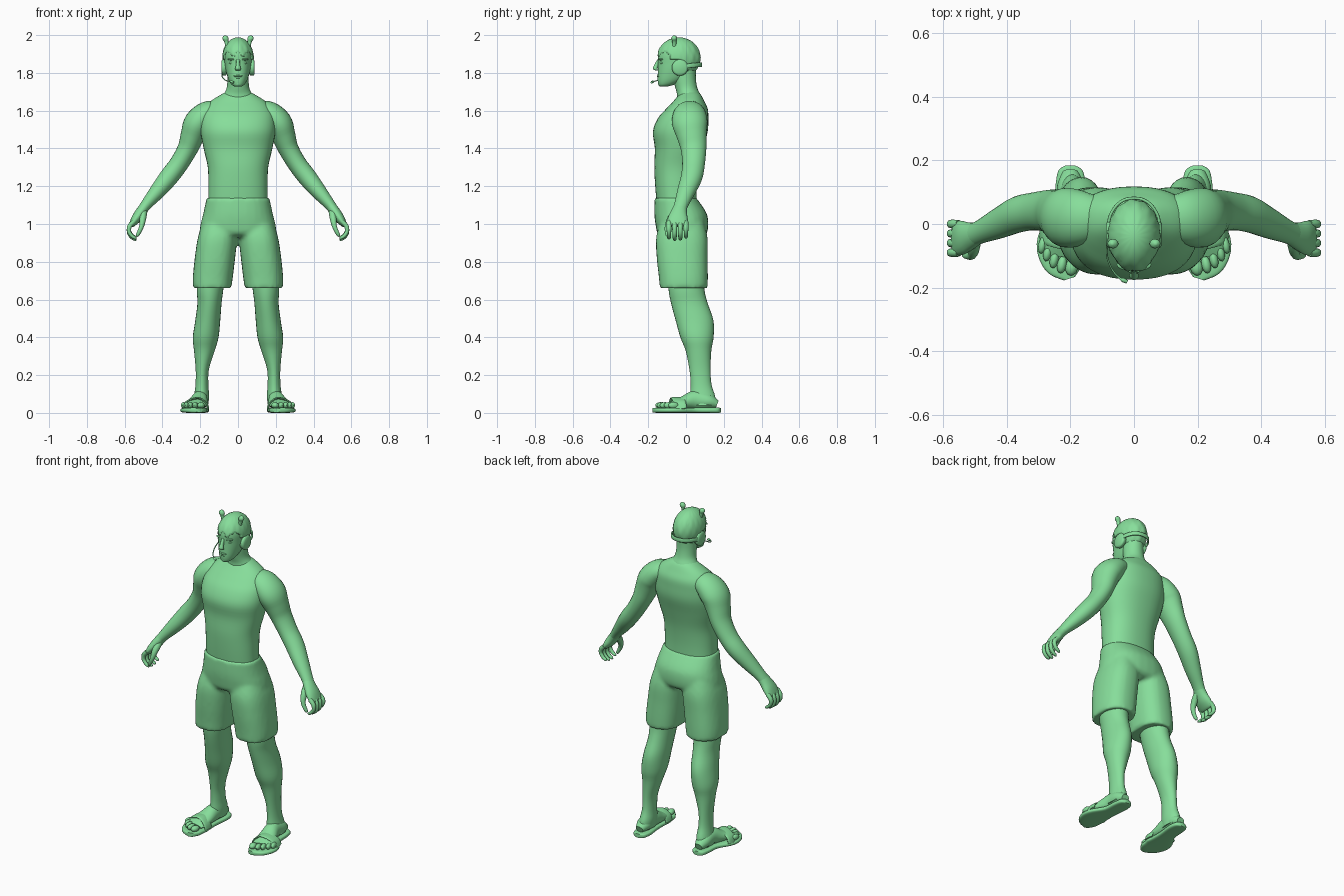
import bpy, bmesh, math
from mathutils import Vector, Matrix

green = bpy.data.materials.new("soft green")
green.diffuse_color = (0.242, 0.73, 0.327, 1)


def resample(pts, k):
    """Catmull-Rom interpolation of centre and radius together."""
    p = [pts[0]] + list(pts) + [pts[-1]]
    out = []
    for i in range(1, len(p) - 2):
        for s in range(k):
            t = s / k
            out.append([0.5 * (2 * b + (c - a) * t + (2 * a - 5 * b + 4 * c - d) * t * t
                        + (3 * b - a - 3 * c + d) * t ** 3)
                        for a, b, c, d in zip(p[i - 1], p[i], p[i + 1], p[i + 2])])
    out.append(list(pts[-1]))
    return out


def loft(bm, rings, ref=None, n=28, k=4, power=2.0):
    """Skin rings (x, y, z, a, b). Without ref the rings lie flat; with ref they follow the path."""
    rs = resample(rings, k)
    prev = None
    for i, (x, y, z, a, b) in enumerate(rs):
        u, v = Vector((1, 0, 0)), Vector((0, 1, 0))
        if ref:
            t = (Vector(rs[min(i + 1, len(rs) - 1)][:3]) - Vector(rs[max(i - 1, 0)][:3])).normalized()
            u = Vector(ref)
            u = (u - t * u.dot(t)).normalized()
            v = t.cross(u)
        loop = []
        for j in range(n):
            c, s = math.cos(math.tau * j / n), math.sin(math.tau * j / n)
            e = 2 / power
            loop.append(bm.verts.new(Vector((x, y, z))
                        + u * a * math.copysign(abs(c) ** e, c)
                        + v * b * math.copysign(abs(s) ** e, s)))
        if prev:
            for j in range(n):
                bm.faces.new((prev[j], prev[(j + 1) % n], loop[(j + 1) % n], loop[j]))
        else:
            bm.faces.new(loop)
        prev = loop
    bm.faces.new(prev)


def ball(bm, c, r, rot=0.0, seg=20):
    m = Matrix.Translation(c) @ Matrix.Rotation(rot, 4, 'Z') @ Matrix.Diagonal((*r, 1))
    return bmesh.ops.create_uvsphere(bm, u_segments=seg, v_segments=seg * 2 // 3, radius=1, matrix=m)


def finish(name, bm, mirror=False, angle=50):
    bmesh.ops.recalc_face_normals(bm, faces=bm.faces)
    me = bpy.data.meshes.new(name)
    bm.to_mesh(me)
    bm.free()
    ob = bpy.data.objects.new(name, me)
    bpy.context.collection.objects.link(ob)
    me.materials.append(green)
    bpy.ops.object.select_all(action='DESELECT')
    ob.select_set(True)
    bpy.context.view_layer.objects.active = ob
    bpy.ops.object.shade_smooth_by_angle(angle=math.radians(angle))
    if mirror:
        ob.modifiers.new("mirror", 'MIRROR').use_mirror_merge = False
    return ob


def part(name, rings, mirror=False, **kw):
    bm = bmesh.new()
    loft(bm, rings, **kw)
    return finish(name, bm, mirror)


X, Y, Z = (1, 0, 0), (0, 1, 0), (0, 0, 1)

# Sleeveless shirt
part("shirt", [(0, -.05, 1.11, .158, .105), (0, -.053, 1.2, .157, .11), (0, -.05, 1.3, .16, .118),
               (0, -.037, 1.4, .182, .128), (0, -.03, 1.49, .198, .145), (0, -.015, 1.56, .195, .133),
               (0, .005, 1.61, .178, .11), (0, .015, 1.65, .145, .082), (0, .02, 1.685, .09, .058),
               (0, .015, 1.7, .06, .045)], n=40, power=2.3)

# Shorts, blended into one cloth surface
bm = bmesh.new()
loft(bm, [(0, -.056, 1.14, .166, .11), (0, -.03, 1.06, .183, .138), (0, -.022, 1.0, .198, .14),
          (0, -.02, .95, .2, .13), (0, -.015, .93, .15, .1)], power=2.3)
for s in (1, -1):
    loft(bm, [(s * .09, -.02, 1.03, .09, .11), (s * .108, -.022, .93, .104, .136),
              (s * .122, -.02, .82, .107, .135), (s * .133, -.014, .72, .106, .13),
              (s * .137, -.012, .66, .102, .127)], power=2.4)
shorts = finish("shorts", bm)
rm = shorts.modifiers.new("blend", 'REMESH')
rm.mode, rm.voxel_size, rm.use_smooth_shade = 'VOXEL', .011, True
sm = shorts.modifiers.new("soften", 'SMOOTH')
sm.factor, sm.iterations = .5, 4

# Legs and feet
part("leg", [(.14, -.005, .76, .075, .095), (.148, .003, .65, .07, .095), (.151, .018, .58, .064, .097),
             (.16, .045, .49, .066, .1), (.171, .058, .4, .068, .088), (.178, .066, .33, .055, .068),
             (.189, .074, .23, .035, .056), (.191, .08, .15, .034, .055), (.193, .088, .09, .04, .066),
             (.2, .09, .04, .042, .07)], mirror=True)
bm = bmesh.new()
loft(bm, [(.2, .165, .045, .024, .02), (.2, .12, .06, .042, .04), (.202, .05, .068, .042, .05),
          (.212, -.01, .055, .052, .036), (.225, -.065, .045, .062, .022),
          (.23, -.1, .038, .056, .012)], ref=X)
for x, y, r in ((.196, -.135, .02), (.227, -.128, .015), (.251, -.112, .014),
                (.272, -.09, .0135), (.288, -.066, .013)):
    ball(bm, (x, y, .04), (r, .028, .017), .2, 12)
finish("foot", bm, True)

# Sandals
part("sandal_sole", [(.2, .184, .014, .015, .012), (.2, .168, .014, .038, .014), (.2, .12, .014, .047, .014),
                     (.208, .04, .014, .047, .014), (.23, -.05, .014, .073, .014),
                     (.228, -.1, .014, .07, .014), (.212, -.145, .014, .05, .014),
                     (.203, -.172, .014, .018, .012)], mirror=True, ref=X, power=3.5)
part("sandal_strap", [(.158, -.062, .02, .03, .006), (.168, -.06, .05, .032, .006),
                      (.2, -.05, .076, .034, .006), (.24, -.042, .074, .034, .006),
                      (.278, -.032, .053, .032, .006), (.292, -.025, .02, .03, .006)],
     mirror=True, ref=Y, n=12, power=3)

# Arms
part("arm", [(.1, .025, 1.6, .06, .05), (.16, .02, 1.585, .085, .066), (.213, .02, 1.535, .094, .073),
             (.24, .03, 1.47, .08, .064), (.266, .04, 1.4, .068, .054), (.312, .04, 1.32, .06, .05),
             (.365, .03, 1.25, .057, .05), (.425, .002, 1.175, .048, .042), (.478, -.022, 1.112, .038, .031),
             (.503, -.033, 1.08, .036, .027)], mirror=True, ref=Y)

# Hands: palm, four curled fingers and a thumb
bm = bmesh.new()
loft(bm, [(.488, -.027, 1.1, .034, .027), (.513, -.037, 1.065, .042, .028), (.538, -.043, 1.03, .053, .026),
          (.56, -.045, 1.0, .054, .017), (.568, -.045, .99, .045, .01)], ref=Y, n=20)
for i in range(4):
    y = -.09 + i * .03
    d = (0, -.008, -.006, .004)[i]
    loft(bm, [(.552, y, 1.012, .013, .013), (.574, y, .988, .0135, .013), (.577, y, .96 + d, .012, .011),
              (.563, y, .938 + d, .011, .01), (.545, y, .926 + d, .009, .008),
              (.538, y, .924 + d, .004, .004)], ref=Y, n=10, k=3)
loft(bm, [(.5, -.05, 1.065, .02, .02), (.504, -.08, 1.03, .019, .018), (.51, -.098, .99, .014, .013),
          (.522, -.1, .96, .012, .011), (.533, -.098, .94, .009, .009), (.536, -.097, .934, .004, .004)],
     ref=Y, n=12, k=3)
finish("hand", bm, True)

# Neck
part("neck", [(0, .02, 1.64, .11, .07), (0, .014, 1.685, .078, .062), (0, .002, 1.72, .06, .058),
              (0, -.008, 1.77, .056, .06), (0, -.012, 1.83, .056, .065)])

# Head with facial features
bm = bmesh.new()
loft(bm, [(0, -.118, 1.728, .018, .02), (0, -.104, 1.738, .034, .042), (0, -.08, 1.765, .05, .07),
          (0, -.056, 1.81, .064, .093), (0, -.044, 1.85, .071, .104), (0, -.038, 1.9, .075, .11),
          (0, -.038, 1.945, .064, .09), (0, -.038, 1.975, .035, .05)], n=32, power=2.15)
loft(bm, [(0, -.143, 1.872, .01, .008), (0, -.155, 1.845, .01, .012), (0, -.163, 1.822, .015, .013),
          (0, -.153, 1.812, .012, .008)], n=14)                      # nose
ball(bm, (0, -.143, 1.783), (.025, .012, .006), seg=14)              # upper lip
ball(bm, (0, -.14, 1.771), (.021, .012, .006), seg=14)               # lower lip
ball(bm, (0, -.13, 1.742), (.02, .018, .015), seg=14)                # chin
for s in (1, -1):
    ball(bm, (s * .032, -.133, 1.872), (.024, .012, .006), s * .3, 14)   # brow
    ball(bm, (s * .032, -.129, 1.853), (.016, .01, .007), s * .3, 14)    # eye
    ball(bm, (s * .072, -.03, 1.83), (.01, .022, .035), seg=14)          # ear
finish("head", bm)

# Cropped hair with a fringe line and gently ridged locks
bm = bmesh.new()
ball(bm, (0, -.038, 1.88), (.083, .115, .108), seg=60)


def hairline(p):
    if p.y < -.085:
        return 1.9 + .012 * math.cos(p.x * 110)
    return 1.868 if p.y < -.03 else 1.805


bmesh.ops.delete(bm, geom=[f for f in bm.faces if f.calc_center_median().z
                           < hairline(f.calc_center_median())], context='FACES')
for v in bm.verts:
    a = math.atan2(v.co.x, v.co.y + .038)
    w = 1 + .018 * math.sin(a * 15) * math.sin((v.co.z - 1.8) * 60)
    v.co.x *= w
    v.co.y = (v.co.y + .038) * w - .038
hair = finish("hair", bm)
sol = hair.modifiers.new("thickness", 'SOLIDIFY')
sol.thickness, sol.offset = .012, -1

# Little horns
part("horn", [(.056, -.062, 1.94, .011, .011), (.062, -.062, 1.965, .011, .011),
              (.066, -.062, 1.98, .017, .015), (.067, -.062, 1.992, .013, .012),
              (.068, -.062, 1.999, .004, .004)], mirror=True, n=16)

# Headset: ear cups, rear band and microphone boom
bm = bmesh.new()
loft(bm, [(.062, -.032, 1.828, .04, .04), (.074, -.032, 1.828, .043, .043), (.082, -.032, 1.828, .042, .042),
          (.088, -.032, 1.828, .034, .034)], ref=Y, n=32, k=3)
finish("ear_cup", bm, True)
half = [(.08, -.02, 1.832), (.077, .02, 1.838), (.057, .056, 1.842), (.03, .076, 1.843)]
band = half + [(0, .081, 1.843)] + [(-x, y, z) for x, y, z in reversed(half)]
part("headset_band", [(*p, .012, .005) for p in band], ref=Z, n=12, power=3)
part("microphone", [(-.083, -.05, 1.81, .003, .003), (-.085, -.1, 1.782, .003, .003),
                    (-.068, -.145, 1.762, .003, .003), (-.045, -.17, 1.755, .003, .003),
                    (-.035, -.176, 1.753, .007, .007), (-.022, -.182, 1.75, .006, .006)], ref=Z, n=10)
